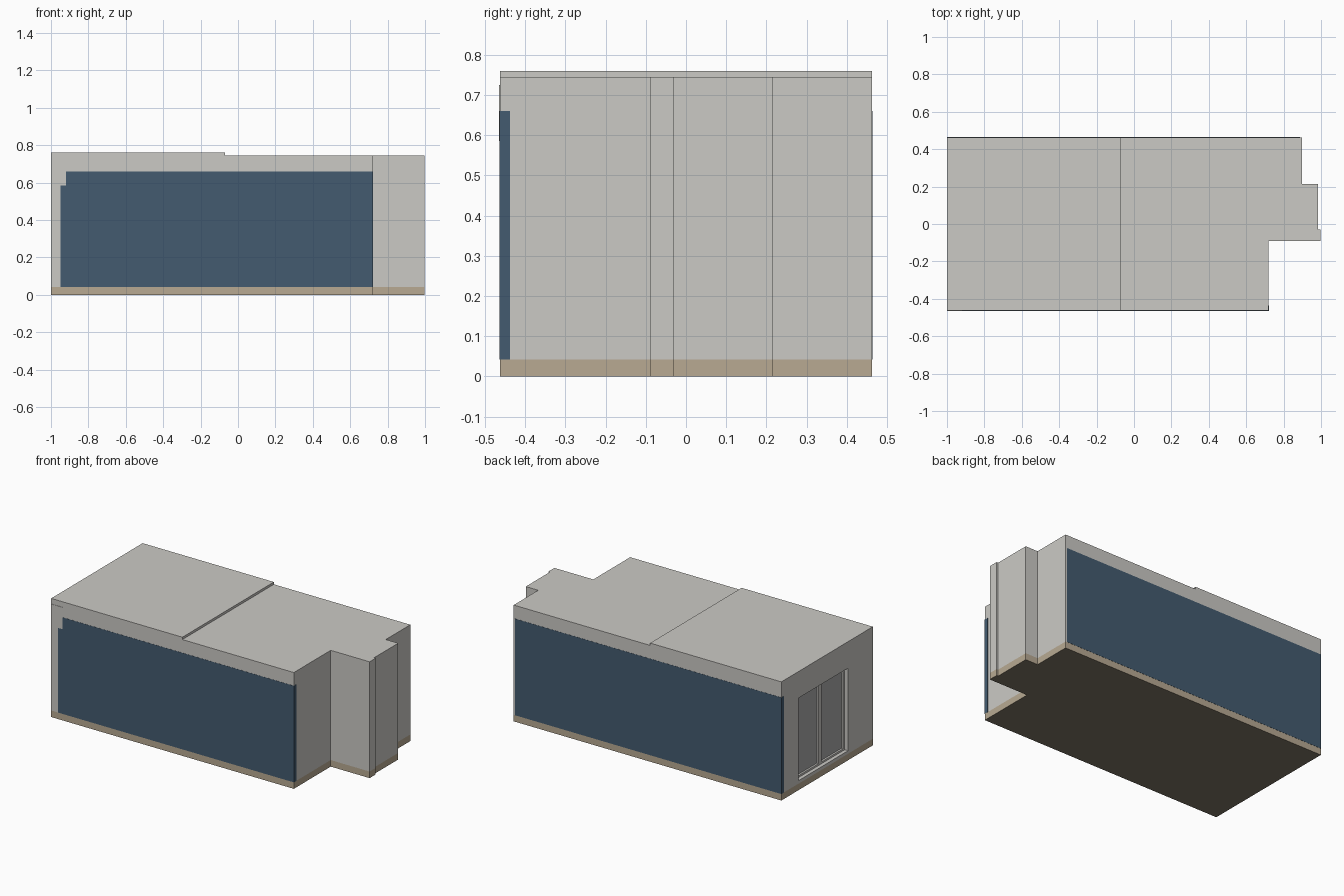
import bpy, bmesh

if "Cube" in bpy.data.objects:
    bpy.data.objects.remove(bpy.data.objects["Cube"])


def material(name, color):
    m = bpy.data.materials.new(name)
    m.diffuse_color = color
    m.use_nodes = True
    m.node_tree.nodes["Principled BSDF"].inputs["Base Color"].default_value = m.diffuse_color
    return m


BLUE = material("blue_panel", (0.057, 0.105, 0.16, 1))
TAN = material("tan_trim", (0.48, 0.40, 0.29, 1))
BROWN = material("brown_floor", (0.21, 0.18, 0.13, 1))
GREY = material("light_grey", (0.6, 0.59, 0.56, 1))
GLASS = material("dark_glass", (0.4, 0.4, 0.4, 1))


def make(name, faces, mat):
    """Mesh object from a list of polygons, shared corners merged."""
    bm = bmesh.new()
    for f in faces:
        bm.faces.new([bm.verts.new(p) for p in f])
    bmesh.ops.remove_doubles(bm, verts=bm.verts, dist=1e-5)
    bmesh.ops.recalc_face_normals(bm, faces=bm.faces)
    me = bpy.data.meshes.new(name)
    bm.to_mesh(me)
    bm.free()
    ob = bpy.data.objects.new(name, me)
    bpy.context.collection.objects.link(ob)
    me.materials.append(mat)
    return ob


def prism(pts, z0, z1):
    """Faces of an upright prism on an outline, with both caps."""
    n = len(pts)
    return strip(pts + pts[:1], z0, z1) + [
        [(x, y, z0) for x, y in reversed(pts)], [(x, y, z1) for x, y in pts]]


def strip(path, z0, z1):
    return [[(*a, z0), (*b, z0), (*b, z1), (*a, z1)] for a, b in zip(path, path[1:])]


def box(name, x, y, z, mat):
    pts = [(x[0], y[0]), (x[1], y[0]), (x[1], y[1]), (x[0], y[1])]
    return make(name, prism(pts, *z), mat)


# Room outline, counter-clockwise, stepped at the right end
Y, STEP, H1, H2, BASE = 0.463, -0.07, 0.76, 0.745, 0.042
right_path = [(STEP, -Y), (0.72, -Y), (0.72, -0.09), (0.996, -0.09), (0.996, -0.03),
              (0.985, -0.03), (0.985, 0.215), (0.897, 0.215), (0.897, Y), (STEP, Y)]
outline = [(-1, -Y)] + right_path + [(-1, Y)]

# Walls, with an opening for the window in the left wall
walls = strip(right_path, BASE, H2)
walls += strip([(-1, -Y), (STEP, -Y)], BASE, H1) + strip([(STEP, Y), (-1, Y)], BASE, H1)
W0, W1, Z0, Z1 = -0.21, 0.29, 0.06, 0.59
for ya, yb, za, zb in ((-Y, W0, BASE, H1), (W1, Y, BASE, H1),
                       (W0, W1, BASE, Z0), (W0, W1, Z1, H1)):
    walls += strip([(-1, yb), (-1, ya)], za, zb)
make("walls", walls, GREY)

# Ceiling in two levels
ceiling = [[(x, y, H2) for x, y in right_path],
           [(-1, -Y, H1), (STEP, -Y, H1), (STEP, Y, H1), (-1, Y, H1)],
           *strip([(STEP, -Y), (STEP, Y)], H2, H1)]
make("ceiling", ceiling, GREY)

# Floor and baseboard
make("floor", [[(x, y, 0) for x, y in reversed(outline)]], BROWN)
make("baseboard", strip(outline + outline[:1], 0, BASE), TAN)

# Blue wall panels, front and back
E = 0.001
box("front_panel", (-0.95, 0.72 + E), (-Y - E, -0.437), (BASE, 0.66), BLUE)
box("back_panel", (-1 - E, 0.888), (0.437, Y + E), (BASE, 0.66), BLUE)

# Small duct box in the upper front left corner
box("corner_duct", (-1, -0.92), (-Y - 2 * E, -0.40), (0.585, 0.725), GREY)

# Window: reveal, sill, two framed panes
D = -0.965
make("window_reveal", [
    [(-1, y, Z0), (D, y, Z0), (D, y, Z1), (-1, y, Z1)] for y in (W0, W1)] + [
    [(-1, W0, z), (-1, W1, z), (D, W1, z), (D, W0, z)] for z in (Z0, Z1)], GREY)
mid = (W0 + W1) / 2
F = 0.014
for side, a, b in (("near", W0, mid), ("far", mid, W1)):
    box(side + "_pane", (D, D + 0.004), (a, b), (Z0, Z1), GLASS)
    for i, (ya, yb, za, zb) in enumerate(((a, a + F, Z0, Z1), (b - F, b, Z0, Z1),
                                          (a + F, b - F, Z0, Z0 + F),
                                          (a + F, b - F, Z1 - F, Z1))):
        box(f"{side}_sash_{i}", (D - 0.012, D), (ya, yb), (za, zb), GREY)
box("window_sill", (-1 - E, D), (W0, W1), (BASE, Z0 + 0.002), GREY)
